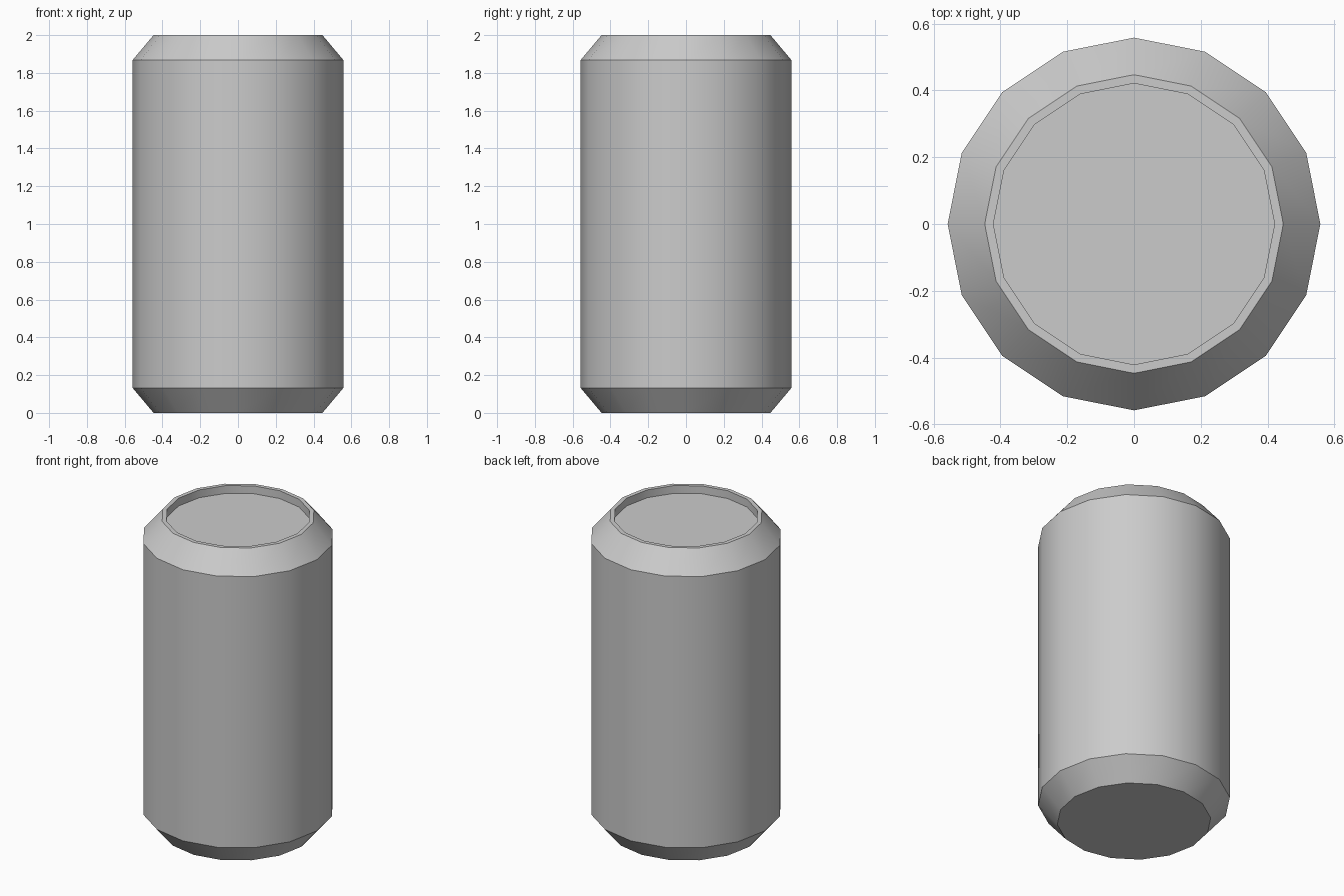
import bpy
import bmesh
import math

cube = bpy.data.objects.get("Cube")
if cube:
    bpy.data.objects.remove(cube, do_unlink=True)

SIDES = 16

# Plain grey metal
grey = bpy.data.materials.new("grey_metal")
grey.use_nodes = True
colour = (0.6, 0.6, 0.6, 1)
grey.diffuse_color = colour
grey.node_tree.nodes["Principled BSDF"].inputs["Base Color"].default_value = colour


def lathe(name, profile):
    """Spin (radius, height) points into a closed body with flat end caps."""
    bm = bmesh.new()
    rings = []
    for r, z in profile:
        angles = [math.tau * i / SIDES for i in range(SIDES)]
        rings.append([bm.verts.new((r * math.cos(a), r * math.sin(a), z)) for a in angles])
    for low, high in zip(rings, rings[1:]):
        for i in range(SIDES):
            j = (i + 1) % SIDES
            bm.faces.new((low[i], low[j], high[j], high[i]))
    bm.faces.new(reversed(rings[0]))
    bm.faces.new(rings[-1])
    bmesh.ops.recalc_face_normals(bm, faces=bm.faces)
    mesh = bpy.data.meshes.new(name)
    bm.to_mesh(mesh)
    bm.free()
    mesh.materials.append(grey)
    obj = bpy.data.objects.new(name, mesh)
    bpy.context.collection.objects.link(obj)
    return obj


# Can body: flat base, tapered shoulders, thin rim and recessed lid
can = lathe("can_body", [
    (0.447, 0), (0.558, 0.132), (0.558, 1.868),
    (0.447, 2), (0.421, 2), (0.421, 1.95),
])

bpy.ops.object.select_all(action="DESELECT")
can.select_set(True)
bpy.context.view_layer.objects.active = can
bpy.ops.object.shade_smooth_by_angle(angle=math.radians(30))
